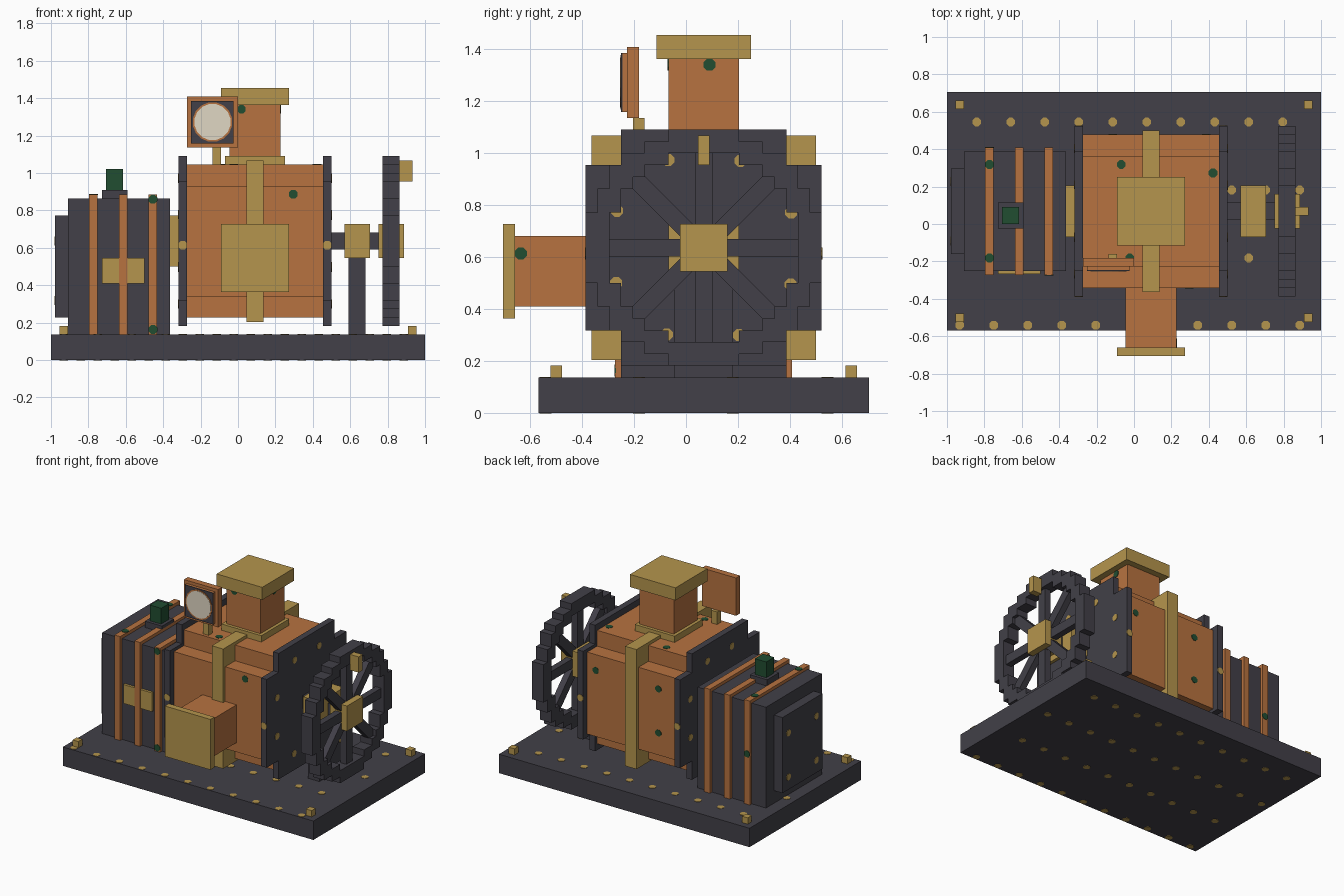
import bpy, bmesh, math
from mathutils import Matrix, Vector

if "Cube" in bpy.data.objects:
    bpy.data.objects.remove(bpy.data.objects["Cube"], do_unlink=True)

U = 2 / 44        # one block; all sizes below are in blocks
AXIS_Y = 1.5      # machine axis offset from the centre
AXIS_Z = 14       # machine axis height


def material(name, r, g, b):
    m = bpy.data.materials.new(name)
    m.use_nodes = True
    m.diffuse_color = (r, g, b, 1)
    bsdf = next(n for n in m.node_tree.nodes if n.type == 'BSDF_PRINCIPLED')
    bsdf.inputs["Base Color"].default_value = (r, g, b, 1)
    return m


IRON = material("dark iron", .054, .051, .065)
COPPER = material("copper", .475, .171, .051)
BRASS = material("brass", .462, .301, .074)
GREEN = material("dark green", .015, .074, .031)
CREAM = material("cream", .745, .68, .552)


def finish(name, bm, mat):
    bmesh.ops.recalc_face_normals(bm, faces=bm.faces)
    bm.transform(Matrix.Scale(U, 4) @ Matrix.Translation((0, AXIS_Y, 0)))
    mesh = bpy.data.meshes.new(name)
    bm.to_mesh(mesh)
    bm.free()
    mesh.materials.append(mat)
    ob = bpy.data.objects.new(name, mesh)
    bpy.context.collection.objects.link(ob)
    return ob


def box(name, mat, xs, ys, zs):
    bm = bmesh.new()
    size = [b - a for a, b in (xs, ys, zs)]
    mid = [(a + b) / 2 for a, b in (xs, ys, zs)]
    bmesh.ops.create_cube(bm, size=1, matrix=Matrix.Translation(mid) @ Matrix.Diagonal((*size, 1)))
    return finish(name, bm, mat)


def sym(h):
    return (-h, h)


def extrude_x(bm, length):
    out = bmesh.ops.extrude_face_region(bm, geom=bm.faces[:])
    verts = [v for v in out["geom"] if isinstance(v, bmesh.types.BMVert)]
    bmesh.ops.translate(bm, verts=verts, vec=(length, 0, 0))


def cross(name, mat, x0, x1, a, b):
    """Square block with notched corners, running along x."""
    bm = bmesh.new()
    pts = []
    for k in range(4):
        for y, z in ((a, b), (b, b), (b, a)):
            for _ in range(k):
                y, z = -z, y
            pts.append(bm.verts.new((x0, y, z + AXIS_Z)))
    bm.faces.new(pts)
    extrude_x(bm, x1 - x0)
    return finish(name, bm, mat)


def disc(bm, pos, normal, radius=.55, depth=.12, sides=8):
    rot = Vector((0, 0, 1)).rotation_difference(Vector(normal)).to_matrix().to_4x4()
    turn = Matrix.Rotation(math.pi / sides, 4, 'Z')
    bmesh.ops.create_cone(bm, cap_ends=True, segments=sides, radius1=radius, radius2=radius,
                          depth=depth, matrix=Matrix.Translation(pos) @ rot @ turn)


def studs(name, mat, items):
    bm = bmesh.new()
    for pos, normal in items:
        disc(bm, pos, normal)
    finish(name, bm, mat)


# Base plate with corner bolts
box("base_plate", IRON, sym(22), sym(14), (0, 3))
for x in (-21, 20):
    for y in (-13, 12):
        box("corner_bolt", BRASS, (x, x + 1), (y, y + 1), (3, 4))

# Main boiler, end flanges and strap
cross("boiler_body", COPPER, -6, 10, 9, 6.5)
for x in (-7, 10):
    cross("end_flange", IRON, x, x + 1, 10, 7)
box("boiler_strap", BRASS, (1, 3), sym(9.5), (4.5, 23.5))

# Chimney
box("chimney_foot", BRASS, (-1.5, 5.5), sym(3.5), (23, 24))
box("chimney_stack", COPPER, (-1, 5), sym(3), (24, 30))
box("chimney_cap", BRASS, (-2, 6), sym(4), (30, 32))

# Front port
box("port_pipe", COPPER, (-1, 5), (-16, -8.9), (9, 15))
box("port_flange", BRASS, (-2, 6), (-17, -16), (8, 16))

# Gauge
box("gauge_stem", BRASS, (-3, -2), (-6, -5), (23, 25))
box("gauge_case", COPPER, (-6, 0), (-6.5, -5.5), (25, 31))
box("gauge_bezel", COPPER, (-5.5, -.5), (-6.9, -6.5), (25.5, 30.5))
box("gauge_plate", IRON, (-5.5, -.5), (-7, -6.9), (25.5, 30.5))
for name, mat, r, d in (("gauge_ring", COPPER, 2.35, .1), ("gauge_dial", CREAM, 2.15, .16)):
    bm = bmesh.new()
    disc(bm, (-3, -7, 28), (0, -1, 0), r, d, 16)
    finish(name, bm, mat)

# Side tank
box("tank_body", IRON, (-20, -8), sym(7), (3, 19))
box("tank_end_plate", IRON, (-21.5, -20), sym(5), (5, 17))
box("tank_connector", BRASS, (-8, -7), sym(3), (11, 17))
for x in (-17.5, -14, -10.5):
    box("tank_band", COPPER, (x, x + 1), sym(7.5), (3, 19.5))
box("tank_plaque", BRASS, (-16, -11), (-7.4, -7), (9, 12))
box("knob_pad", IRON, (-16, -13), (-2, 1), (19, 20))
box("knob", GREEN, (-15.5, -13.5), (-1.5, .5), (20, 22.5))

# Shaft and bearing
box("bearing_post", IRON, (13, 15), sym(2.5), (3, 12))
box("bearing_block", BRASS, (12.5, 15.5), sym(3), (12, 16))
box("drive_shaft", IRON, (11, 19), sym(1), (13, 15))

# Flywheel: stepped rim, spokes, hub and handle
bm = bmesh.new()
for i in range(-10, 10):
    for j in range(-10, 10):
        if 8 < math.hypot(i + .5, j + .5) <= 10:
            corners = ((i, j), (i + 1, j), (i + 1, j + 1), (i, j + 1))
            bm.faces.new([bm.verts.new((17, y, z + AXIS_Z)) for y, z in corners])
bmesh.ops.remove_doubles(bm, verts=bm.verts, dist=.01)
extrude_x(bm, 2)
finish("flywheel_rim", bm, IRON)

bm = bmesh.new()
for k in range(4):
    bmesh.ops.create_cube(bm, size=1, matrix=Matrix.Translation((18, 0, AXIS_Z))
                          @ Matrix.Rotation(k * math.pi / 4, 4, 'X') @ Matrix.Diagonal((1, 1.5, 17, 1)))
finish("flywheel_spokes", bm, IRON)
box("flywheel_hub", BRASS, (16.5, 19.5), sym(2), (12, 16))
box("crank_handle", BRASS, (19, 20.5), sym(.5), (21, 23.5))

# Brass rivets on the base, flanges and tank end
UP, DOWN, LEFT, RIGHT = (0, 0, 1), (0, 0, -1), (1, 0, 0), (-1, 0, 0)
FRONT, BACK = (0, -1, 0), (0, 1, 0)
rivets = []
for row in range(4):
    for col in range(10 + row % 2):
        x, y = -18.5 - 2 * (row % 2) + 4 * col, 10.5 - 8 * row
        if row == 2:
            x, y = -18.5 + 4 * col, -5.5
        rivets += [((x, y + .1 * (row == 3), 3), UP), ((x, y + .1 * (row == 3), 0), DOWN)]
for k in range(8):
    a = math.radians(45 * k + 22)
    y, z = 8 * math.cos(a), AXIS_Z + 8 * math.sin(a)
    rivets += [((11, y, z), LEFT), ((-7, y, z), RIGHT)]
for y in (-3.5, 3.5):
    for z in (7, 14):
        rivets.append(((-21.5, y, z), RIGHT))
for x in (-6.5, 10.5):
    rivets += [((x, -10, 13.5), FRONT), ((x, 10, 13.5), BACK)]
studs("brass_rivets", BRASS, rivets)

# Green spots on the copper parts
studs("green_spots", GREEN, [
    ((6.5, -9, 19.5), FRONT), ((-2.5, 9, 18), BACK), ((-2.5, 9, 11), BACK), ((8.5, 9, 18), BACK),
    ((-1.5, 5.5, 23), UP), ((9.3, 4.5, 23), UP), ((-.5, -5.5, 23), UP),
    ((5, .5, 29.5), LEFT), ((.4, -3, 29.5), FRONT), ((5, -15.5, 13.5), LEFT),
    ((-17, 5.5, 19.5), UP), ((-17, -5.5, 19.5), UP),
    ((-10, -7.5, 3.6), FRONT), ((-10, -7.5, 18.9), FRONT), ((-17, 7.5, 11), BACK),
])
